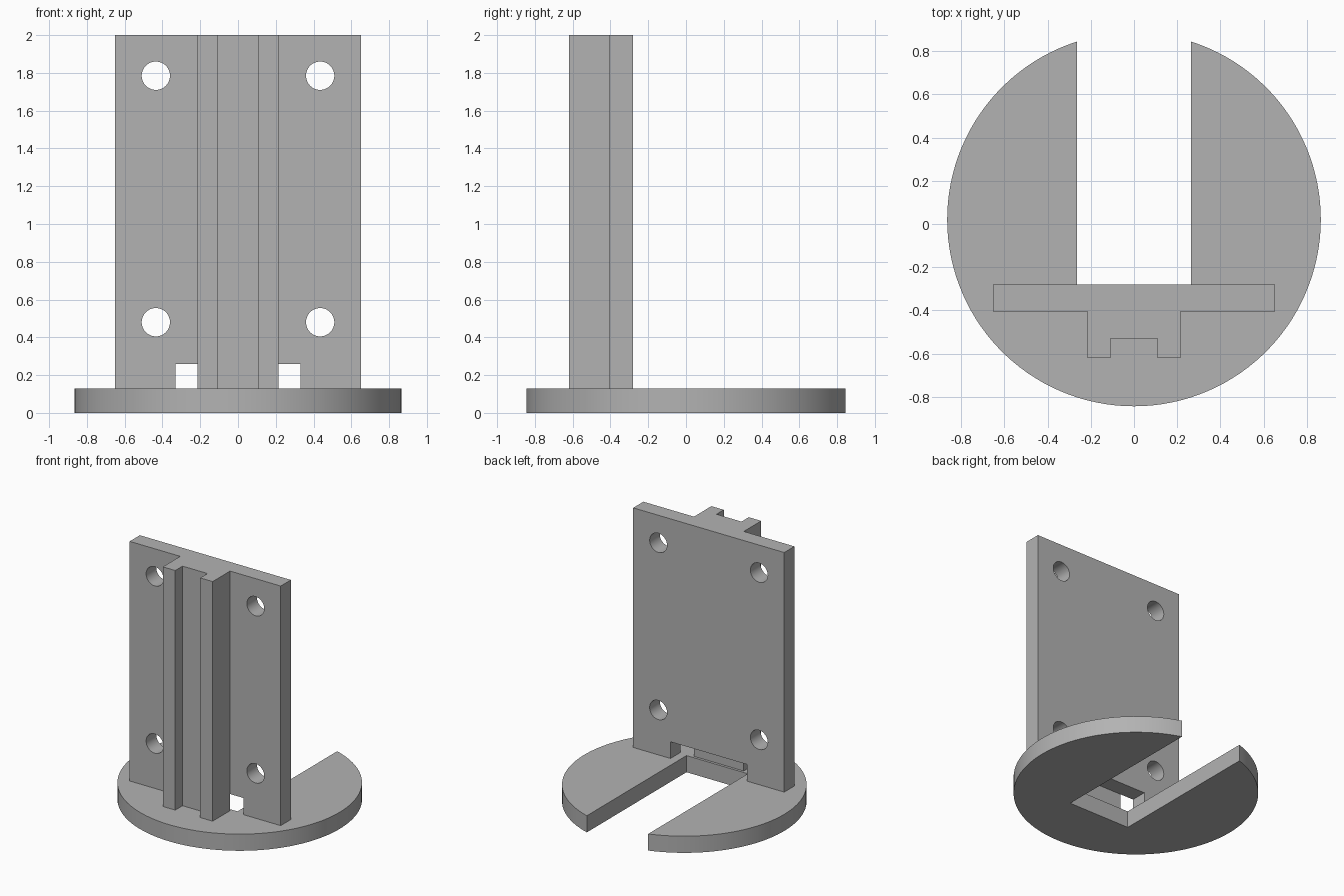
import bpy, bmesh, math
from mathutils import Matrix

cube = bpy.data.objects.get("Cube")
if cube:
    bpy.data.objects.remove(cube)

# Single grey material
grey = bpy.data.materials.new("plain grey")
grey.use_nodes = True
COL = (0.45, 0.45, 0.45, 1)
grey.diffuse_color = COL
grey.node_tree.nodes["Principled BSDF"].inputs["Base Color"].default_value = COL


def circle(cx, cy, r, n=48):
    return [(cx + r * math.cos(2 * math.pi * i / n),
             cy + r * math.sin(2 * math.pi * i / n)) for i in range(n)]


def extrude_outline(name, loops, depth, matrix):
    """Fill closed outlines (inner ones become holes) and extrude symmetrically."""
    curve = bpy.data.curves.new(name + "_outline", 'CURVE')
    curve.dimensions = '2D'
    curve.fill_mode = 'BOTH'
    curve.extrude = depth / 2
    for loop in loops:
        sp = curve.splines.new('POLY')
        sp.points.add(len(loop) - 1)
        for p, (x, y) in zip(sp.points, loop):
            p.co = (x, y, 0, 1)
        sp.use_cyclic_u = True
    tmp = bpy.data.objects.new(name + "_tmp", curve)
    bpy.context.collection.objects.link(tmp)
    bpy.context.view_layer.update()
    dg = bpy.context.evaluated_depsgraph_get()
    mesh = bpy.data.meshes.new_from_object(tmp.evaluated_get(dg))
    bpy.data.objects.remove(tmp)
    bpy.data.curves.remove(curve)

    bm = bmesh.new()
    bm.from_mesh(mesh)
    bmesh.ops.remove_doubles(bm, verts=bm.verts, dist=1e-4)
    bmesh.ops.transform(bm, matrix=matrix, verts=bm.verts)
    bmesh.ops.recalc_face_normals(bm, faces=bm.faces)
    bm.to_mesh(mesh)
    bm.free()
    mesh.name = name
    mesh.materials.clear()
    mesh.materials.append(grey)
    ob = bpy.data.objects.new(name, mesh)
    bpy.context.collection.objects.link(ob)
    bpy.ops.object.select_all(action='DESELECT')
    ob.select_set(True)
    bpy.context.view_layer.objects.active = ob
    bpy.ops.object.shade_smooth_by_angle(angle=math.radians(30))
    return ob


BASE_H, TOP = 0.13, 2.0
PLATE_BACK, PLATE_FRONT = -0.28, -0.405

# Round base with a slot open to the back
R, CY, SLOT, SLOT_END = 0.865, 0.021, 0.265, -0.385
gap = math.asin(SLOT / R)
N = 112
start, sweep = math.pi / 2 + gap, 2 * math.pi - 2 * gap
base = [(R * math.cos(start + sweep * i / N),
         CY + R * math.sin(start + sweep * i / N)) for i in range(N + 1)]
base += [(SLOT, SLOT_END), (-SLOT, SLOT_END)]
extrude_outline("base_disc", [base], BASE_H, Matrix.Translation((0, 0, BASE_H / 2)))

# Upright plate with four bolt holes and a notch at the bottom
W, NOTCH, NOTCH_TOP = 0.652, 0.33, 0.26
plate = [(-W, BASE_H), (-NOTCH, BASE_H), (-NOTCH, NOTCH_TOP), (NOTCH, NOTCH_TOP),
         (NOTCH, BASE_H), (W, BASE_H), (W, TOP), (-W, TOP)]
holes = [circle(sx * 0.435, z, 0.075) for sx in (-1, 1) for z in (0.48, 1.785)]
extrude_outline("back_plate", [plate] + holes, PLATE_BACK - PLATE_FRONT,
                Matrix.Translation((0, (PLATE_BACK + PLATE_FRONT) / 2, 0))
                @ Matrix.Rotation(math.pi / 2, 4, 'X'))

# Vertical rail with a groove down its front
half = [(0.215, PLATE_FRONT), (0.215, -0.62), (0.108, -0.62), (0.108, -0.53)]
rail = half + [(-x, y) for x, y in reversed(half)]
extrude_outline("grooved_rail", [rail], TOP - BASE_H,
                Matrix.Translation((0, 0, (TOP + BASE_H) / 2)))
